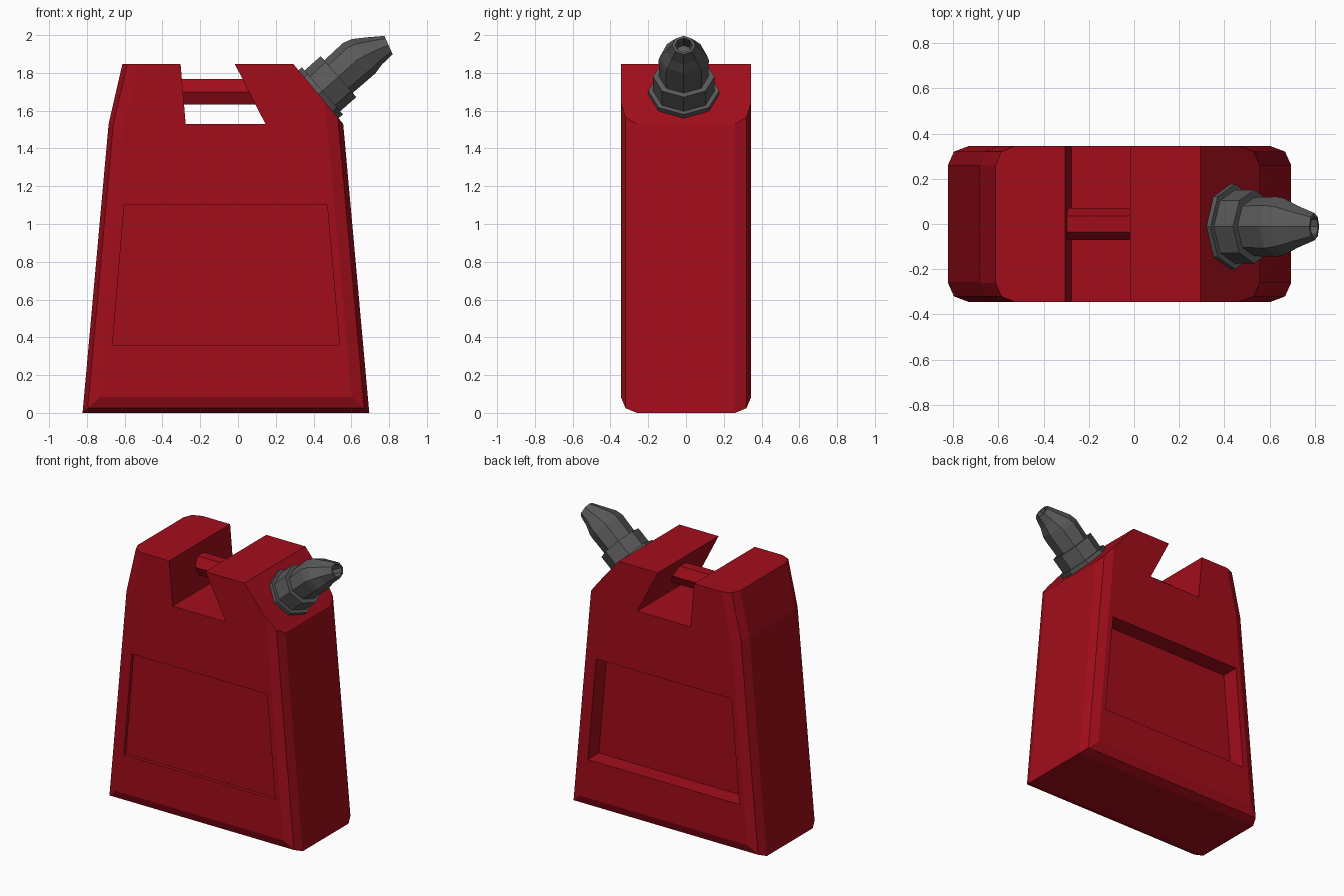
import bpy, bmesh
from math import sin, cos, radians, pi

if "Cube" in bpy.data.objects:
    bpy.data.objects.remove(bpy.data.objects["Cube"])


def material(name, rgb):
    m = bpy.data.materials.new(name)
    m.diffuse_color = (*rgb, 1)
    m.use_nodes = True
    m.node_tree.nodes["Principled BSDF"].inputs["Base Color"].default_value = m.diffuse_color
    return m


def make(name, bm, mat=None):
    bmesh.ops.recalc_face_normals(bm, faces=bm.faces[:])
    me = bpy.data.meshes.new(name)
    bm.to_mesh(me)
    bm.free()
    ob = bpy.data.objects.new(name, me)
    bpy.context.collection.objects.link(ob)
    if mat:
        me.materials.append(mat)
    return ob


def prism(profile, y0, y1):
    """Extrude an xz outline along y."""
    bm = bmesh.new()
    a = [bm.verts.new((x, y0, z)) for x, z in profile]
    b = [bm.verts.new((x, y1, z)) for x, z in profile]
    bm.faces.new(a)
    bm.faces.new(b[::-1])
    n = len(profile)
    for i in range(n):
        j = (i + 1) % n
        bm.faces.new((a[i], b[i], b[j], a[j]))
    bmesh.ops.recalc_face_normals(bm, faces=bm.faces[:])
    return bm, a, b


def loft(rings):
    """Join equal rings of points, closing both ends."""
    bm = bmesh.new()
    rows = [[bm.verts.new(p) for p in r] for r in rings]
    n = len(rows[0])
    for r, s in zip(rows, rows[1:]):
        for i in range(n):
            j = (i + 1) % n
            bm.faces.new((r[i], r[j], s[j], s[i]))
    bm.faces.new(rows[0])
    bm.faces.new(rows[-1])
    return bm


red = material("red_plastic", (0.36, 0.004, 0.011))
grey = material("dark_plastic", (0.1, 0.1, 0.1))

# Can body: notched outline, rounded along the sides and the bottom
W = 0.345
outline = [(-0.685, 1.53), (-0.823, 0), (0.695, 0), (0.557, 1.53), (0.293, 1.847),
           (-0.017, 1.847), (0.145, 1.53), (-0.277, 1.53), (-0.304, 1.847), (-0.612, 1.847)]
bm, a, b = prism(outline, -W, W)
edges = [bm.edges.get((s[i], s[j])) for s in (a, b)
         for i, j in ((9, 0), (0, 1), (1, 2), (2, 3))]
bmesh.ops.bevel(bm, geom=edges, offset=0.085, offset_type='OFFSET', segments=2,
                profile=0.5, affect='EDGES', clamp_overlap=False)
body = make("can_body", bm, red)

# Recessed panels: shallow on the front, deep on the back
panel = [(-0.665, 0.36), (0.537, 0.36), (0.472, 1.10), (-0.602, 1.10)]
for name, y0, y1 in (("front", -0.5, -W + 0.025), ("back", W - 0.125, 0.5)):
    cutter = make(name + "_panel_cutter", prism(panel, y0, y1)[0])
    cutter.hide_render = True
    mod = body.modifiers.new(name + "_panel", 'BOOLEAN')
    mod.operation = 'DIFFERENCE'
    mod.solver = 'EXACT'
    mod.object = cutter
    bpy.context.view_layer.objects.active = body
    bpy.ops.object.modifier_apply(modifier=mod.name)
    bpy.data.objects.remove(cutter)

# Carrying bar across the notch
bar = [[(x, 0.07 * cos(i * pi / 3), 1.70 + 0.077 * sin(i * pi / 3)) for i in range(6)]
       for x in (-0.33, 0.12)]
make("handle_bar", loft(bar), red)

# Spout: eight-sided rings along a bent axis (x, z, tilt, radius)
stations = [(0.395, 1.66, 41, 0.188), (0.447, 1.705, 41, 0.188), (0.447, 1.705, 41, 0.163),
            (0.532, 1.78, 41, 0.163), (0.532, 1.78, 41, 0.13), (0.63, 1.868, 40, 0.133),
            (0.665, 1.888, 34, 0.125), (0.725, 1.917, 28, 0.092), (0.797, 1.947, 24, 0.061),
            (0.797, 1.947, 24, 0.046), (0.72, 1.913, 24, 0.04)]
rings = []
for x, z, tilt, r in stations:
    t = radians(tilt)
    ring = []
    for i in range(8):
        u = 0.88 * r * cos(i * pi / 4)
        ring.append((x - u * sin(t), -0.012 + r * sin(i * pi / 4), z + u * cos(t)))
    rings.append(ring)
make("spout", loft(rings), grey)
